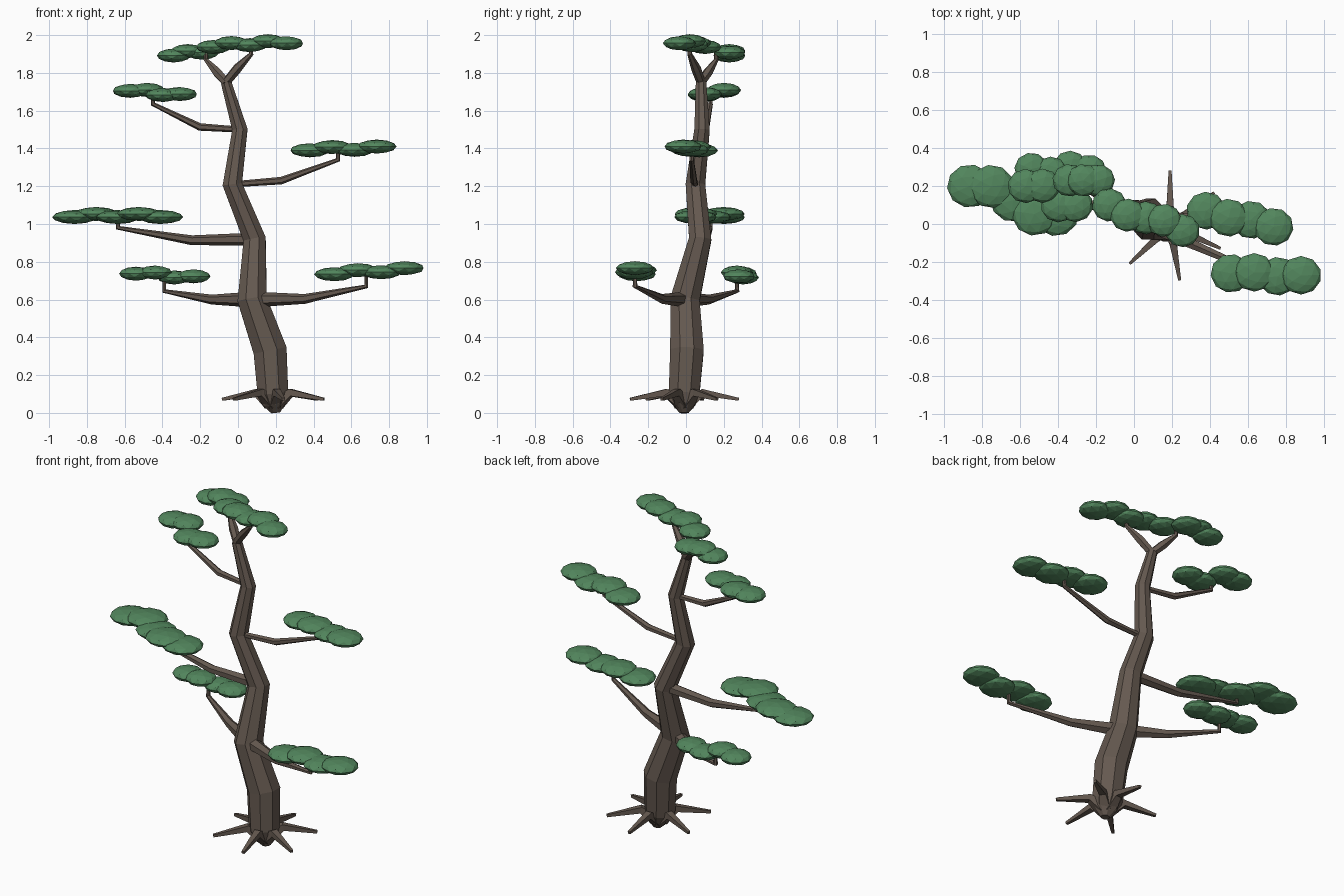
import bpy, bmesh, random
from math import cos, sin, pi, radians
from mathutils import Vector, Matrix

if "Cube" in bpy.data.objects:
    bpy.data.objects.remove(bpy.data.objects["Cube"])

random.seed(4)


def material(name, rgb):
    m = bpy.data.materials.new(name)
    m.diffuse_color = (*rgb, 1)
    m.use_nodes = True
    m.node_tree.nodes["Principled BSDF"].inputs["Base Color"].default_value = m.diffuse_color
    return m


BARK = material("bark", (0.13, 0.10, 0.08))
LEAF = material("leaf", (0.085, 0.24, 0.11))


def finish(bm, name, mat):
    bmesh.ops.recalc_face_normals(bm, faces=bm.faces)
    me = bpy.data.meshes.new(name)
    bm.to_mesh(me)
    bm.free()
    me.materials.append(mat)
    ob = bpy.data.objects.new(name, me)
    bpy.context.collection.objects.link(ob)


def limb(name, pos, radii, sides):
    """Faceted tapering tube through a list of points."""
    bm = bmesh.new()
    rings = []
    for i, (p, r) in enumerate(zip(pos, radii)):
        before = (p - pos[max(i - 1, 0)]).normalized()
        after = (pos[min(i + 1, len(pos) - 1)] - p).normalized()
        t = (before + after).normalized()
        if i == 0:
            u = t.cross(Vector((0, 1, 0)) if abs(t.z) > 0.8 else Vector((0, 0, 1)))
        u = (u - t * u.dot(t)).normalized()
        v = t.cross(u)
        angles = [2 * pi * (k + 0.5) / sides for k in range(sides)]
        rings.append([bm.verts.new(p + r * (u * cos(a) + v * sin(a))) for a in angles])
    for a, b in zip(rings, rings[1:]):
        for k in range(sides):
            n = (k + 1) % sides
            bm.faces.new((a[k], a[n], b[n], b[k]))
    bm.faces.new(rings[0])
    bm.faces.new(rings[-1])
    finish(bm, name, BARK)


def foliage(name, start, end, count, radius, bend):
    """Row of flattened low-poly balls along a gently S-shaped line."""
    bm = bmesh.new()
    for i in range(count):
        t = i / (count - 1)
        p = start.lerp(end, t)
        p.y += bend * sin(2 * pi * t)
        p.z += 0.008 * (-1) ** (i + 1)
        m = (Matrix.Translation(p) @ Matrix.Diagonal((radius, radius * 0.95, 0.037, 1))
             @ Matrix.Rotation(random.uniform(0, 2 * pi), 4, 'Z'))
        bmesh.ops.create_icosphere(bm, subdivisions=2, radius=1, matrix=m)
    finish(bm, name, LEAF)


# winding trunk
trunk = [Vector(p) for p in (
    (0.20, -0.01, 0), (0.195, -0.01, 0.045), (0.185, -0.01, 0.10), (0.17, 0.005, 0.33),
    (0.075, -0.005, 0.60), (0.088, 0.075, 0.92), (-0.03, 0.05, 1.21),
    (0.01, 0.085, 1.50), (-0.063, 0.08, 1.75))]
limb("trunk", trunk, (0.025, 0.065, 0.088, 0.096, 0.084, 0.064, 0.056, 0.044, 0.03), 8)

# surface roots, arching up and then down
for i, ang in enumerate((37, 90, 160, 223, 280, 336)):
    c, s = cos(radians(ang)), sin(radians(ang))
    path = [Vector((0.19 + r * c, -0.01 + r * s, z))
            for r, z in ((0.02, 0.05), (0.10, 0.108), (0.29, 0.072))]
    limb(f"root_{i + 1}", path, (0.045, 0.027, 0.011), 4)


def branch(name, joint, thickness, lift, tip, *pad):
    """Branch from a trunk joint, nearly level then rising, with an upright twig and a pad."""
    base, tip = trunk[joint], Vector(tip)
    mid = base.lerp(tip, 0.46)
    mid.z = base.z + lift * (tip.z - base.z)
    twig = tip + Vector((0, 0, 0.06))
    limb(f"branch_{name}", [base, mid, tip, twig],
         (thickness, min(0.026, thickness + 0.004), 0.013, 0.010), 6)
    start, end, count, radius, bend = pad
    foliage(f"foliage_{name}", Vector(start), Vector(end), count, radius, bend)


branch("low_left", 4, 0.042, 0.0, (-0.39, 0.27, 0.645),
       (-0.54, 0.29, 0.745), (-0.235, 0.28, 0.715), 4, 0.09, -0.02)
branch("low_right", 4, 0.042, 0.05, (0.68, -0.27, 0.67),
       (0.51, -0.26, 0.742), (0.88, -0.27, 0.758), 4, 0.107, 0.01)
branch("mid_left", 5, 0.034, -0.1, (-0.635, 0.13, 0.98),
       (-0.865, 0.20, 1.045), (-0.41, 0.05, 1.045), 5, 0.12, 0.035)
branch("mid_right", 6, 0.016, 0.15, (0.53, 0.03, 1.34),
       (0.38, 0.07, 1.398), (0.735, -0.015, 1.402), 4, 0.105, -0.01)
branch("high_left", 7, 0.016, 0.1, (-0.45, 0.13, 1.635),
       (-0.57, 0.20, 1.713), (-0.31, 0.10, 1.68), 4, 0.095, 0.04)
branch("crown_left", 8, 0.024, 0.45, (-0.17, 0.16, 1.87),
       (-0.34, 0.23, 1.90), (-0.19, 0.23, 1.915), 3, 0.09, 0)
branch("crown_right", 8, 0.024, 0.5, (0.07, 0.02, 1.90),
       (-0.13, 0.10, 1.945), (0.255, -0.035, 1.965), 5, 0.092, -0.02)
